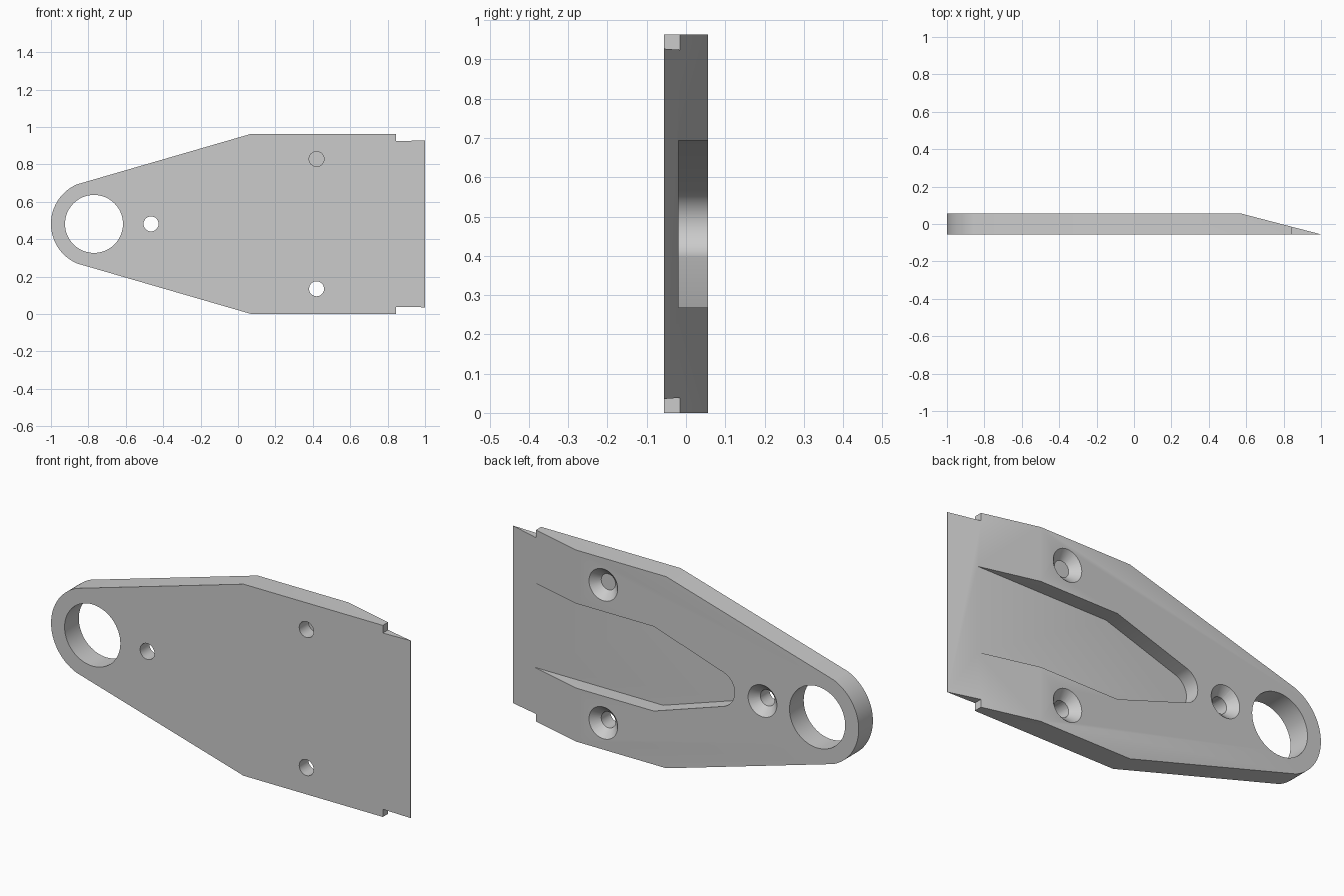
import bpy, bmesh, math
from mathutils import Matrix

MID = 0.4815     # height of the symmetry line
HALF = 0.0565    # half the plate thickness

if "Cube" in bpy.data.objects:
    bpy.data.objects.remove(bpy.data.objects["Cube"], do_unlink=True)

grey = bpy.data.materials.new("plain_grey")
grey.use_nodes = True
grey.diffuse_color = (0.6, 0.6, 0.6, 1)
grey.node_tree.nodes["Principled BSDF"].inputs["Base Color"].default_value = (0.6, 0.6, 0.6, 1)


def make_object(name, bm):
    bmesh.ops.recalc_face_normals(bm, faces=bm.faces)
    mesh = bpy.data.meshes.new(name)
    bm.to_mesh(mesh)
    bm.free()
    mesh.materials.append(grey)
    obj = bpy.data.objects.new(name, mesh)
    bpy.context.collection.objects.link(obj)
    return obj


def prism(name, points, direction):
    """Extrude a closed 3D polygon along a direction."""
    bm = bmesh.new()
    face = bm.faces.new([bm.verts.new(p) for p in points])
    result = bmesh.ops.extrude_face_region(bm, geom=[face])
    verts = [v for v in result["geom"] if isinstance(v, bmesh.types.BMVert)]
    bmesh.ops.translate(bm, verts=verts, vec=direction)
    return make_object(name, bm)


def cone(name, x, z, y0, y1, r0, r1, sides=48):
    """Round cutter along y with radius r0 at y0 and r1 at y1."""
    bm = bmesh.new()
    place = Matrix.Translation((x, (y0 + y1) / 2, z)) @ Matrix.Rotation(-math.pi / 2, 4, "X")
    bmesh.ops.create_cone(bm, cap_ends=True, segments=sides, radius1=r0,
                          radius2=r1, depth=y1 - y0, matrix=place)
    return make_object(name, bm)


def half_arc(cx, radius, start, steps):
    """Upper quarter of a rounded left end, as (x, height above middle)."""
    return [(cx + radius * math.cos(a), radius * math.sin(a))
            for a in (start + (math.pi - start) * i / steps for i in range(steps + 1))]


def mirrored(upper):
    """Close an upper half outline with its mirror image, dropping the shared tip."""
    return upper + [(x, -h) for x, h in reversed(upper[:-1])]


def at_depth(outline, y):
    return [(x, y, MID + h) for x, h in outline]


# Tapered plate with a rounded eye end and a notched blade end
outline = mirrored([(1, 0.446), (0.845, 0.443), (0.845, MID), (0.07, MID)]
                   + half_arc(-0.77, 0.23, math.radians(113), 24))
plate = prism("mounting_plate", at_depth(outline, -HALF), (0, 2 * HALF, 0))

# Slope that thins the blade end to an edge
slope = [(0.57, HALF), (1.0, -HALF + 0.001), (1.1, -0.082), (1.1, 0.2), (0.57, 0.2)]
cutters = [prism("slope_cutter", [(x, y, -0.1) for x, y in slope], (0, 0, 1.2))]

# Tapered pocket in the back
pocket = mirrored([(1.2, 0.2125), (0.14, 0.2125)]
                  + half_arc(-0.22, 0.09, math.radians(107), 16))
cutters.append(prism("pocket_cutter", at_depth(pocket, -0.019), (0, 0.3, 0)))

# Large eye and three countersunk screw holes
cutters.append(cone("eye_cutter", -0.77, MID, -0.2, 0.2, 0.155, 0.155, 64))
for x, h in ((-0.465, 0), (0.42, 0.347), (0.42, -0.347)):
    cutters.append(cone("hole_cutter", x, MID + h, -0.2, 0.2, 0.04, 0.04))
    cutters.append(cone("countersink_cutter", x, MID + h, HALF - 0.04, HALF + 0.01, 0.04, 0.09))

for cutter in cutters:
    cutter.hide_render = True
    mod = plate.modifiers.new(cutter.name, "BOOLEAN")
    mod.operation = "DIFFERENCE"
    mod.solver = "EXACT"
    mod.object = cutter

# Bake the cuts, then remove the cutters
bpy.context.view_layer.update()
baked = bpy.data.meshes.new_from_object(
    plate.evaluated_get(bpy.context.evaluated_depsgraph_get()))
plate.modifiers.clear()
plate.data = baked
for cutter in cutters:
    bpy.data.objects.remove(cutter, do_unlink=True)

bpy.ops.object.select_all(action="DESELECT")
plate.select_set(True)
bpy.context.view_layer.objects.active = plate
bpy.ops.object.shade_smooth_by_angle(angle=math.radians(25))
